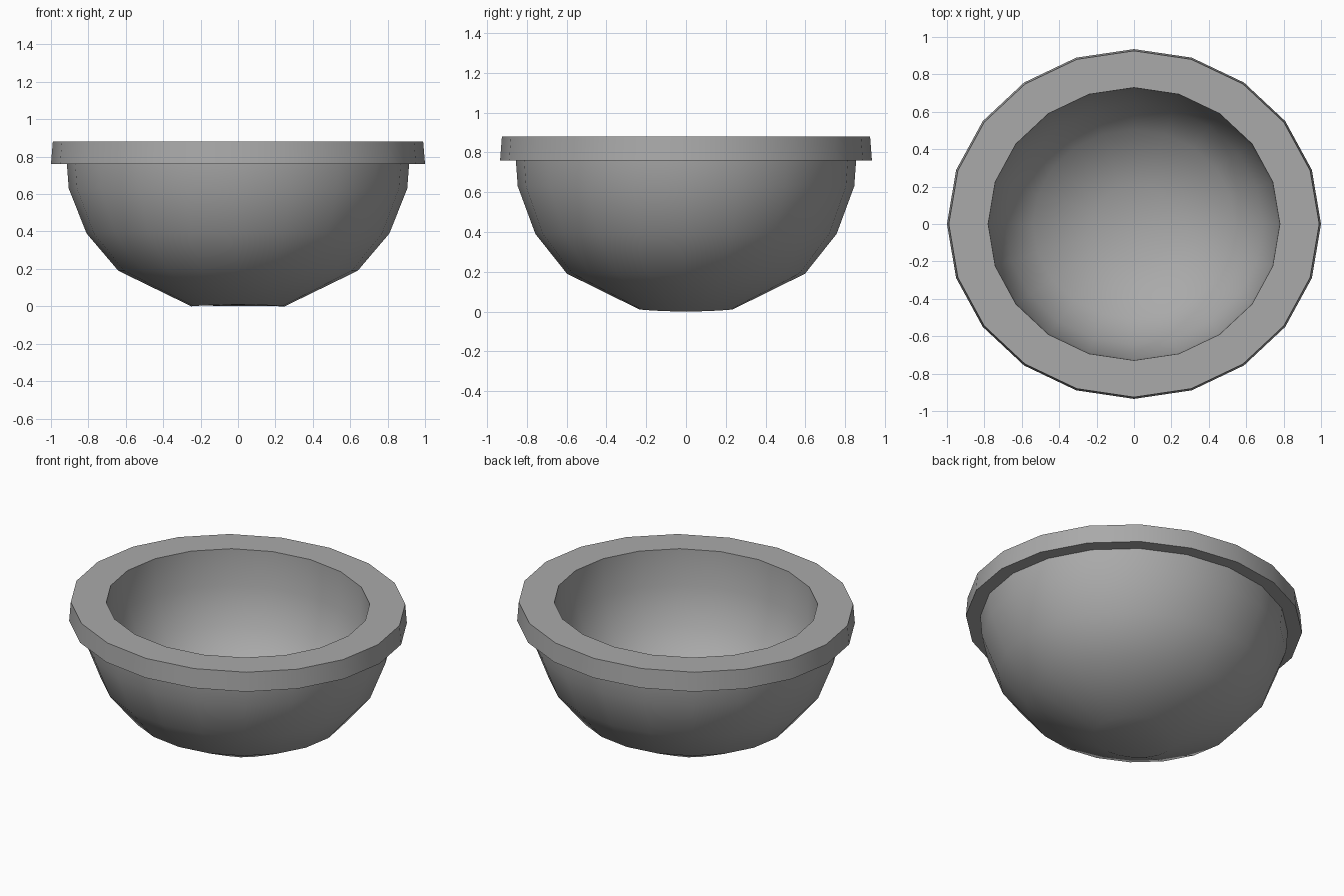
import bpy
import bmesh
from math import sin, cos, pi, radians

if "Cube" in bpy.data.objects:
    bpy.data.objects.remove(bpy.data.objects["Cube"], do_unlink=True)

SIDES = 20
DEPTH = 0.935  # the bowl is slightly narrower front to back


def make_material(name, color):
    mat = bpy.data.materials.new(name)
    mat.use_nodes = True
    mat.diffuse_color = color
    mat.node_tree.nodes["Principled BSDF"].inputs["Base Color"].default_value = color
    return mat


def lathe(name, profile, mat):
    """Turn a (radius, height) profile and close both ends with a flat cap."""
    bm = bmesh.new()
    rings = []
    for r, z in profile:
        ring = []
        for i in range(SIDES):
            a = 2 * pi * i / SIDES
            # the foot lifts a touch at the front and back
            lift = 0.01 * sin(a) ** 2 if z == 0 else 0
            ring.append(bm.verts.new((r * cos(a), r * DEPTH * sin(a), z + lift)))
        rings.append(ring)
    for low, high in zip(rings, rings[1:]):
        for i in range(SIDES):
            j = (i + 1) % SIDES
            bm.faces.new((low[i], low[j], high[j], high[i]))
    bm.faces.new(rings[0][::-1])
    bm.faces.new(rings[-1])
    bmesh.ops.recalc_face_normals(bm, faces=bm.faces)
    mesh = bpy.data.meshes.new(name)
    bm.to_mesh(mesh)
    bm.free()
    mesh.materials.append(mat)
    obj = bpy.data.objects.new(name, mesh)
    bpy.context.collection.objects.link(obj)
    return obj


# Outer wall from the foot up, the overhanging rim, then the hollow
outer_wall = [(0.25, 0), (0.64, 0.19), (0.81, 0.39), (0.905, 0.63), (0.915, 0.76)]
rim = [(1.0, 0.76), (0.99, 0.88)]
hollow = [(0.78, 0.88), (0.77, 0.65), (0.69, 0.43), (0.54, 0.25), (0.22, 0.12)]

grey = make_material("grey", (0.4, 0.4, 0.4, 1))
bowl = lathe("bowl", outer_wall + rim + hollow, grey)

# Smooth walls with crisp rim edges
bpy.ops.object.select_all(action="DESELECT")
bowl.select_set(True)
bpy.context.view_layer.objects.active = bowl
bpy.ops.object.shade_smooth_by_angle(angle=radians(35))
